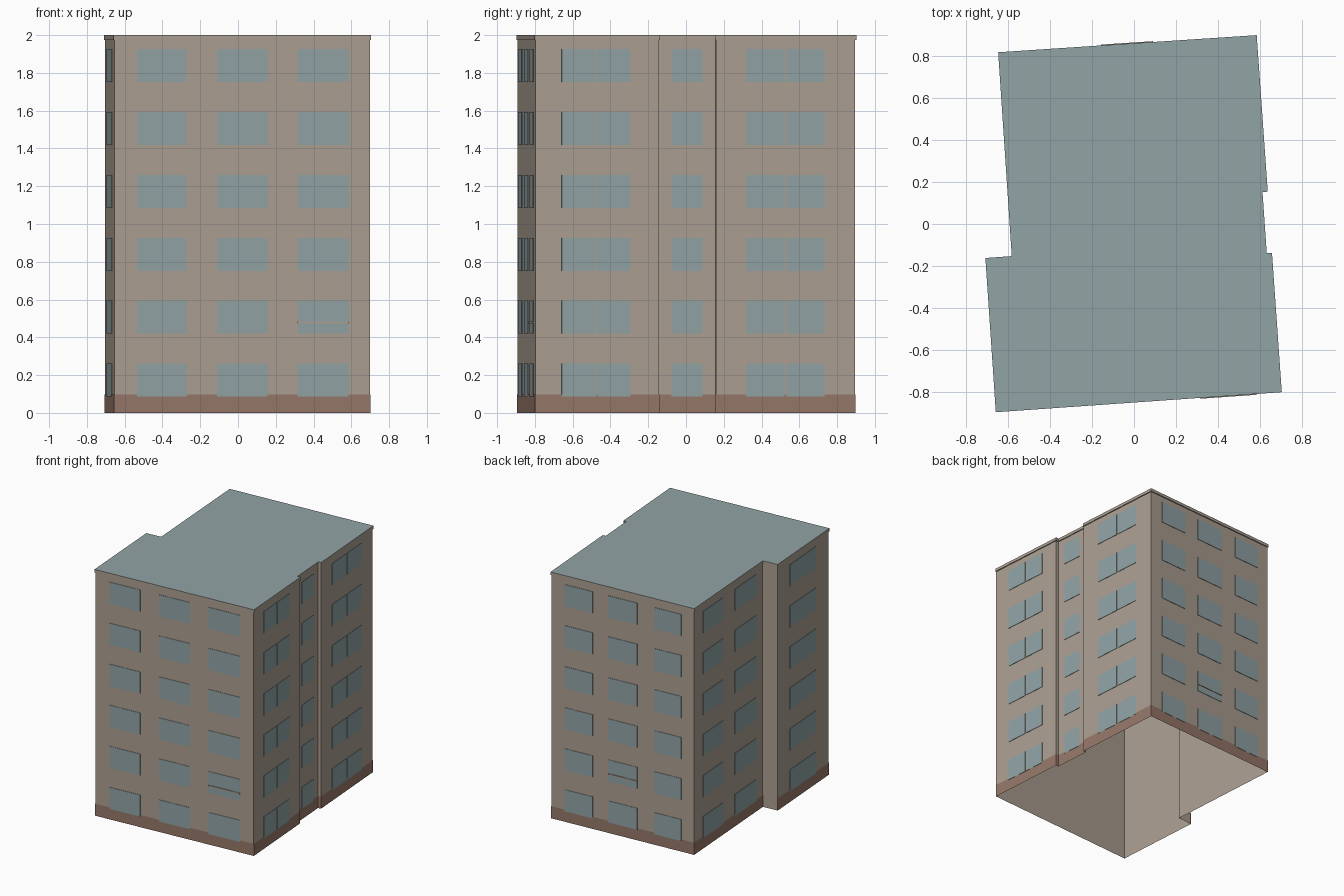
import bpy, bmesh
from mathutils import Vector

cube = bpy.data.objects.get("Cube")
if cube:
    bpy.data.objects.remove(cube, do_unlink=True)


def material(name, rgb):
    linear = [((c / 255 + 0.055) / 1.055) ** 2.4 for c in rgb] + [1.0]
    mat = bpy.data.materials.new(name)
    mat.use_nodes = True
    mat.diffuse_color = linear
    mat.node_tree.nodes["Principled BSDF"].inputs["Base Color"].default_value = linear
    return mat


BEIGE = material("beige wall", (172, 159, 146))
BROWN = material("brown plinth", (150, 120, 105))
BLUE = material("grey blue", (145, 163, 165))

# Floor plan, counter-clockwise from the front corner at -x
PLAN = [Vector(p) for p in (
    (-0.655, -0.893), (0.70, -0.798), (0.654, -0.143), (0.629, -0.145), (0.608, 0.157),
    (0.633, 0.159), (0.581, 0.896), (-0.643, 0.815), (-0.578, -0.158), (-0.704, -0.167))]
COUNT = len(PLAN)
EAVES, TOP = 1.975, 2.0
FRONT, RIGHT_FRONT, RIGHT_MID, RIGHT_BACK, BACK, LEFT_BACK, RETURN, LEFT_FRONT = 0, 1, 3, 5, 6, 7, 8, 9


def normal(i):
    d = (PLAN[(i + 1) % COUNT] - PLAN[i]).normalized()
    return Vector((d.y, -d.x))


def offset_plan(dist):
    return [PLAN[i] + dist * (normal(i) + normal(i - 1)) for i in range(COUNT)]


def finish(name, bm, mats):
    mesh = bpy.data.meshes.new(name)
    bm.to_mesh(mesh)
    bm.free()
    for m in mats:
        mesh.materials.append(m)
    obj = bpy.data.objects.new(name, mesh)
    bpy.context.collection.objects.link(obj)
    return obj


def band(bm, points, z0, z1, skip=()):
    """Vertical walls around the plan; returns the top loop."""
    low = [bm.verts.new((p.x, p.y, z0)) for p in points]
    high = [bm.verts.new((p.x, p.y, z1)) for p in points]
    for i in range(COUNT):
        if i not in skip:
            j = (i + 1) % COUNT
            bm.faces.new((low[i], low[j], high[j], high[i]))
    return high


def plate(bm, wall, a, b, z0, z1, depth):
    """Thin raised panel between fractions a and b of a wall."""
    p, q = PLAN[wall], PLAN[(wall + 1) % COUNT]
    n = normal(wall)
    rings = []
    for d in (0.0005, depth):
        l, r = p.lerp(q, a) + n * d, p.lerp(q, b) + n * d
        rings.append([bm.verts.new((v.x, v.y, z))
                      for v, z in ((l, z0), (r, z0), (r, z1), (l, z1))])
    back, front = rings
    bm.faces.new(front)
    for i in range(4):
        j = (i + 1) % 4
        bm.faces.new((back[i], back[j], front[j], front[i]))


# Outer walls, open underneath
bm = bmesh.new()
band(bm, PLAN, 0, EAVES)
finish("walls", bm, [BEIGE])

# Roof cap with a slight overhang
bm = bmesh.new()
bm.faces.new(band(bm, offset_plan(0.005), EAVES, TOP)).material_index = 1
finish("roof_cap", bm, [BEIGE, BLUE])

# Plinth strip, absent on the recess return
bm = bmesh.new()
band(bm, offset_plan(0.002), 0, 0.098, skip=(RETURN,))
finish("plinth", bm, [BROWN])

# Window columns on each wall
COLUMNS = {
    "front": (FRONT, [(0.089, 0.284), (0.402, 0.598), (0.716, 0.915)]),
    "right_front": (RIGHT_FRONT, [(0.214, 0.489), (0.503, 0.77)]),
    "right_middle": (RIGHT_MID, [(0.224, 0.769)]),
    "right_rear": (RIGHT_BACK, [(0.216, 0.493), (0.507, 0.777)]),
    "back": (BACK, [(0.093, 0.29), (0.40, 0.603), (0.72, 0.912)]),
    "left_rear": (LEFT_BACK, [(0.13, 0.42), (0.59, 0.90)]),
    "left_front": (LEFT_FRONT, [(0.24, 0.75)]),
}
for name, (wall, columns) in COLUMNS.items():
    bm = bmesh.new()
    for floor in range(6):
        z = 0.086 + 0.333 * floor
        for a, b in columns:
            plate(bm, wall, a, b, z, z + 0.175, 0.004)
    finish(name + "_windows", bm, [BLUE])

# Crossbars on two first-floor windows
for name, wall, column in (("front", FRONT, 2), ("back", BACK, 1)):
    bm = bmesh.new()
    a, b = COLUMNS[name][1][column]
    plate(bm, wall, a, b, 0.473, 0.484, 0.009)
    finish(name + "_window_bar", bm, [BEIGE])
